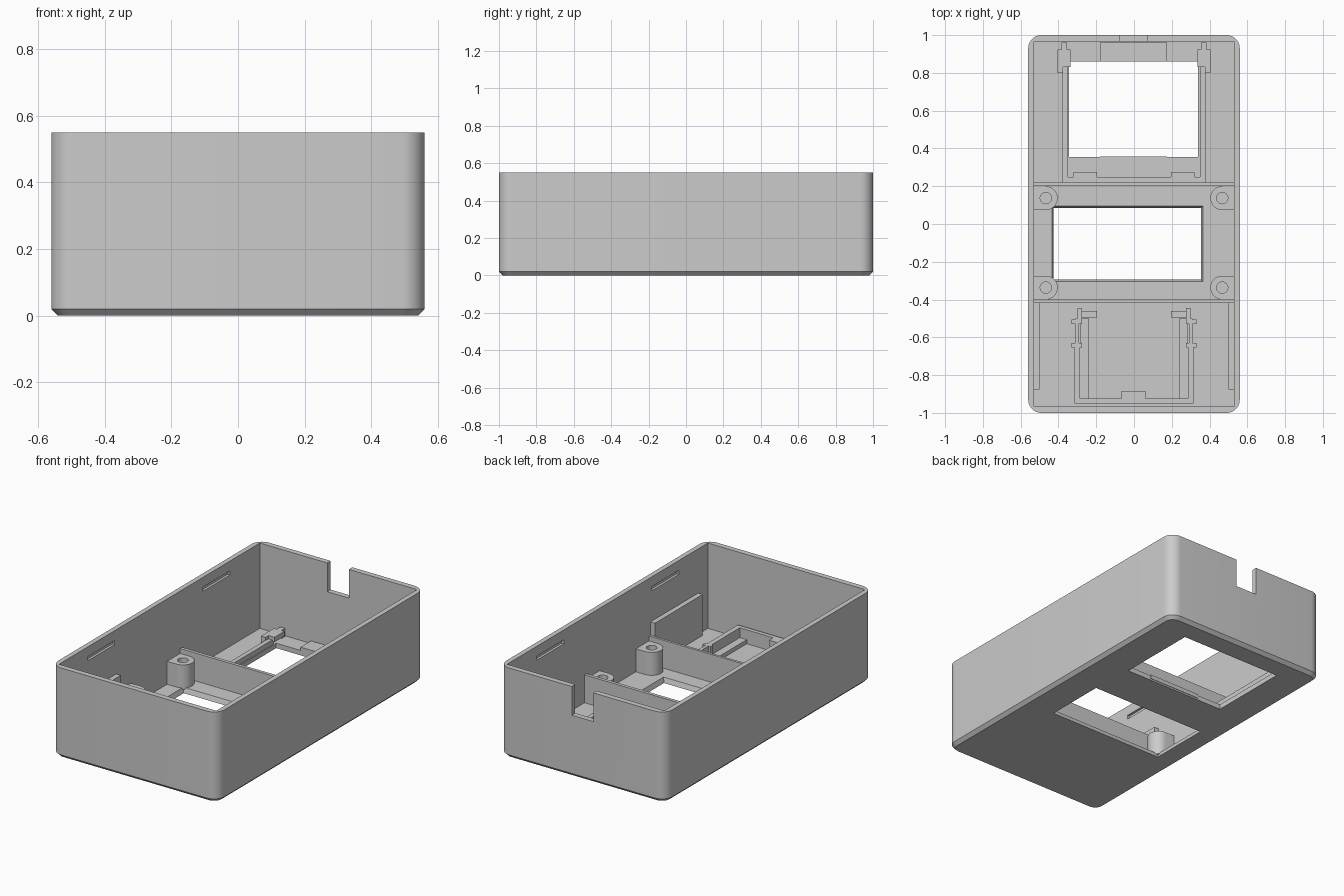
import bpy, bmesh, math

cube = bpy.data.objects.get("Cube")
if cube:
    bpy.data.objects.remove(cube, do_unlink=True)

grey = bpy.data.materials.new("plastic_grey")
grey.use_nodes = True
grey.diffuse_color = (0.6, 0.6, 0.6, 1)
grey.node_tree.nodes["Principled BSDF"].inputs["Base Color"].default_value = (0.6, 0.6, 0.6, 1)

X, Y, TOP, FLOOR = 0.56, 1.0, 0.55, 0.03
IX, IY = 0.53, 0.967   # inner half sizes


def make(name, bm):
    bmesh.ops.recalc_face_normals(bm, faces=bm.faces)
    mesh = bpy.data.meshes.new(name)
    bm.to_mesh(mesh)
    bm.free()
    mesh.materials.append(grey)
    ob = bpy.data.objects.new(name, mesh)
    bpy.context.collection.objects.link(ob)
    return ob


def loft(bm, rings):
    """Closed solid through rings of equal point count."""
    loops = [[bm.verts.new(p) for p in ring] for ring in rings]
    n = len(loops[0])
    for a, b in zip(loops, loops[1:]):
        for i in range(n):
            j = (i + 1) % n
            bm.faces.new((a[i], a[j], b[j], b[i]))
    bm.faces.new(loops[0][::-1])
    bm.faces.new(loops[-1])


def rect(x0, x1, y0, y1, z):
    return [(x0, y0, z), (x1, y0, z), (x1, y1, z), (x0, y1, z)]


def add_box(bm, x0, x1, y0, y1, z0, z1, taper=0.0):
    low = rect(x0 + taper, x1 - taper, y0 + taper, y1 - taper, z0)
    loft(bm, [low, rect(x0, x1, y0, y1, z1)])


def boxes(name, items, mirror=False):
    bm = bmesh.new()
    for b in items:
        add_box(bm, *b)
        if mirror:
            add_box(bm, -b[1], -b[0], *b[2:])
    return make(name, bm)


def rounded(hx, hy, r, z, steps=10):
    pts = []
    for k, (sx, sy) in enumerate([(1, 1), (-1, 1), (-1, -1), (1, -1)]):
        for i in range(steps + 1):
            a = math.pi / 2 * (k + i / steps)
            pts.append((sx * (hx - r) + r * math.cos(a), sy * (hy - r) + r * math.sin(a), z))
    return pts


def cut(ob, cutter):
    cutter.hide_render = True
    mod = ob.modifiers.new("cut", "BOOLEAN")
    mod.operation = "DIFFERENCE"
    mod.solver = "EXACT"
    mod.object = cutter
    bpy.context.view_layer.objects.active = ob
    bpy.ops.object.modifier_apply(modifier=mod.name)
    bpy.data.objects.remove(cutter, do_unlink=True)


def smooth(ob):
    bpy.ops.object.select_all(action="DESELECT")
    ob.select_set(True)
    bpy.context.view_layer.objects.active = ob
    bpy.ops.object.shade_smooth_by_angle(angle=math.radians(30))


# Case shell: rounded corners and a chamfered underside
bm = bmesh.new()
loft(bm, [rounded(X - 0.02, Y - 0.02, 0.05, 0), rounded(X, Y, 0.07, 0.02), rounded(X, Y, 0.07, TOP)])
case = make("case_shell", bm)
cut(case, boxes("cavity", [(-IX, IX, -IY, IY, FLOOR, 0.7)]))

# Windows through the floor
cut(case, boxes("middle_window", [(-0.445, 0.375, -0.315, 0.105, -0.03, 0.06, 0.03)]))
cut(case, boxes("back_window", [(-0.345, 0.34, 0.355, 0.86, -0.1, 0.1)]))

# Cable notch and lid grooves
cut(case, boxes("cable_notch", [(-0.075, 0.07, 0.9, 1.1, 0.375, 0.7)]))
cut(case, boxes("lid_grooves", [(IX - 0.05, IX + 0.015, y, y + 0.26, 0.465, 0.49)
                                for y in (-0.69, 0.42)], mirror=True))
smooth(case)

# Cross walls and side plates
boxes("cross_walls", [(-IX, IX, 0.2, 0.22, 0.02, 0.2), (-IX, IX, -0.415, -0.4, 0.02, 0.2)])
boxes("side_plates", [(0.5, IX + 0.005, -0.875, -0.415, 0.02, 0.28)], mirror=True)

# Screw posts: round inside, flat toward the side wall
for sx, side in ((-1, "right"), (1, "left")):
    for cy, end in ((0.137, "back"), (-0.337, "front")):
        px, r = 0.467, 0.063
        prof = [(IX + 0.005, cy + r), *[(px + r * math.cos(a), cy + r * math.sin(a)) for a in
                (math.pi * (0.5 + i / 16) for i in range(17))], (IX + 0.005, cy - r)]
        bm = bmesh.new()
        loft(bm, [[(sx * x, y, z) for x, y in prof] for z in (0.02, 0.17)])
        post = make(f"{end}_{side}_post", bm)
        hole = bmesh.new()
        loft(hole, [[(sx * px + 0.03 * math.cos(t * math.tau / 24), cy + 0.03 * math.sin(t * math.tau / 24), z)
                     for t in range(24)] for z in (0.06, 0.3)])
        cut(post, make("post_hole", hole))
        smooth(post)

# Frame, tabs and clips around the back window
boxes("back_window_rails", [(0.35, 0.378, 0.22, 0.84, 0.02, 0.06)], mirror=True)
boxes("back_window_sill", [(-0.378, 0.378, 0.22, 0.25, 0.02, 0.06),
                           (-0.18, 0.175, 0.345, 0.358, 0.01, 0.035)])
boxes("back_window_tabs", [(0.195, 0.32, 0.245, 0.275, 0.02, 0.06)], mirror=True)
boxes("back_clips", [(0.375, 0.405, 0.8, 0.925, 0.02, 0.08),
                     (0.335, 0.38, 0.83, 0.925, 0.05, 0.08),
                     (0.355, 0.385, 0.925, 0.96, 0.02, 0.08)], mirror=True)
boxes("port_pad", [(-0.18, 0.175, 0.86, 0.96, 0.02, 0.05)])

# Front module tray: walls, ledges, catch and spring arms
boxes("tray_walls", [(0.285, 0.315, -0.95, -0.65, 0.02, 0.115)], mirror=True)
boxes("tray_end", [(-0.315, 0.315, -0.95, -0.925, 0.02, 0.115),
                   (-0.065, 0.06, -0.926, -0.885, 0.08, 0.115)])
boxes("tray_ledges", [(0.238, 0.286, -0.926, -0.5, 0.02, 0.055)], mirror=True)
boxes("tray_arms", [(0.29, 0.31, -0.65, -0.5, 0.02, 0.115),
                    (0.275, 0.33, -0.655, -0.63, 0.02, 0.115),
                    (0.275, 0.33, -0.53, -0.505, 0.02, 0.115),
                    (0.275, 0.3, -0.505, -0.445, 0.02, 0.115),
                    (0.195, 0.28, -0.495, -0.46, 0.02, 0.08)], mirror=True)
